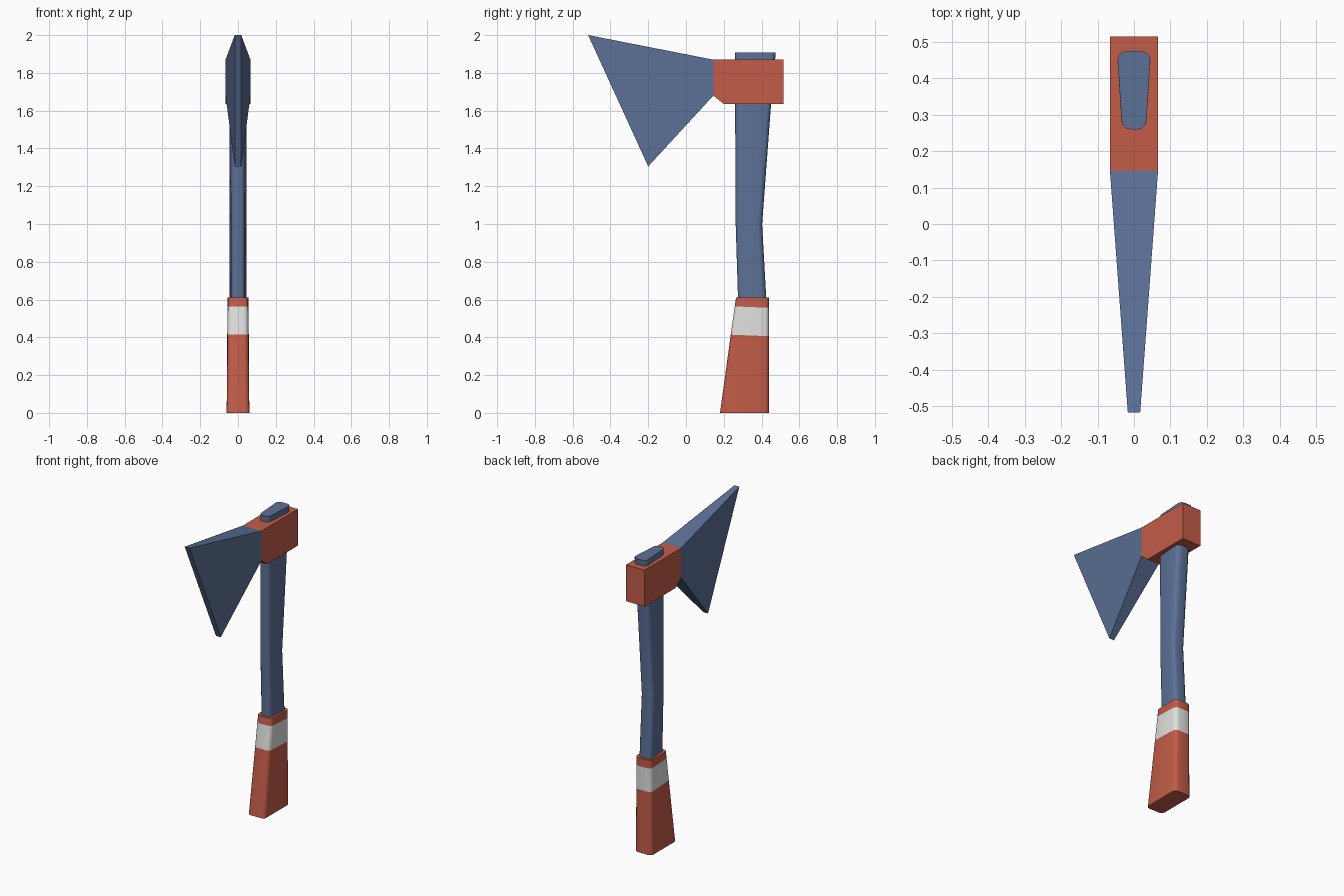
import bpy, bmesh, math

if "Cube" in bpy.data.objects:
    bpy.data.objects.remove(bpy.data.objects["Cube"])


def material(name, rgb):
    m = bpy.data.materials.new(name)
    m.diffuse_color = (*rgb, 1)
    m.use_nodes = True
    m.node_tree.nodes["Principled BSDF"].inputs["Base Color"].default_value = m.diffuse_color
    return m


BLUE = material("steel blue", (0.107, 0.165, 0.31))
RED = material("brick red", (0.54, 0.107, 0.065))
WHITE = material("off white", (0.75, 0.75, 0.74))


def finish(bm, name, mats, smooth=False):
    bmesh.ops.recalc_face_normals(bm, faces=bm.faces)
    mesh = bpy.data.meshes.new(name)
    bm.to_mesh(mesh)
    bm.free()
    for m in mats:
        mesh.materials.append(m)
    ob = bpy.data.objects.new(name, mesh)
    bpy.context.collection.objects.link(ob)
    if smooth:
        bpy.ops.object.select_all(action='DESELECT')
        ob.select_set(True)
        bpy.context.view_layer.objects.active = ob
        bpy.ops.object.shade_smooth_by_angle(angle=math.radians(40))
    return ob


def ring(bm, z, y0, y1, xf, xb, tilt=0, r=0.024, n=3):
    """Rounded section from y0 to y1, half widths xf (front) and xb (back)."""
    corners = ((xb - r, y1 - r, 0), (r - xb, y1 - r, 90),
               (r - xf, y0 + r, 180), (xf - r, y0 + r, 270))
    verts = []
    for cx, cy, start in corners:
        for i in range(n + 1):
            a = math.radians(start + 90 * i / n)
            y = cy + r * math.sin(a)
            verts.append(bm.verts.new((cx + r * math.cos(a), y,
                                       z - tilt * (y - (y0 + y1) / 2))))
    return verts


def loft(name, sections, mats, bands=None, smooth=True):
    bm = bmesh.new()
    rings = [ring(bm, *s) for s in sections]
    for k, (a, b) in enumerate(zip(rings, rings[1:])):
        for i in range(len(a)):
            j = (i + 1) % len(a)
            f = bm.faces.new((a[i], a[j], b[j], b[i]))
            f.material_index = bands[k] if bands else 0
    bm.faces.new(rings[0])
    bm.faces.new(rings[-1])
    return finish(bm, name, mats, smooth)


# Curved shaft, passing through the collar
loft("shaft", [
    (0.55, 0.277, 0.428, 0.036, 0.045),
    (1.00, 0.263, 0.403, 0.036, 0.044),
    (1.63, 0.260, 0.450, 0.035, 0.045),
    (1.907, 0.260, 0.475, 0.034, 0.045)], [BLUE])

# Flared grip with a white band
loft("grip", [
    (0.00, 0.180, 0.440, 0.060, 0.060),
    (0.41, 0.237, 0.440, 0.055, 0.057, 0.04),
    (0.56, 0.258, 0.440, 0.054, 0.056, 0.04),
    (0.61, 0.265, 0.440, 0.053, 0.056)], [RED, WHITE], (0, 1, 0))

# Collar: side profile extruded across x
bm = bmesh.new()
profile = ((0.145, 1.87), (0.515, 1.87), (0.515, 1.635), (0.20, 1.635), (0.145, 1.68))
face = bm.faces.new([bm.verts.new((-0.066, y, z)) for y, z in profile])
ext = bmesh.ops.extrude_face_region(bm, geom=[face])
bmesh.ops.translate(bm, vec=(0.132, 0, 0),
                    verts=[v for v in ext["geom"] if isinstance(v, bmesh.types.BMVert)])
finish(bm, "collar", [RED])

# Blade: wedge from the collar to a narrow blunt edge
bm = bmesh.new()
outline = ((0.066, 0.145, 1.87), (0.066, 0.145, 1.68),
           (0.017, -0.20, 1.305), (0.017, -0.518, 2.0))
right = [bm.verts.new(p) for p in outline]
left = [bm.verts.new((-x, y, z)) for x, y, z in outline]
bm.faces.new(right)
bm.faces.new(left)
for i in range(4):
    j = (i + 1) % 4
    bm.faces.new((right[i], right[j], left[j], left[i]))
finish(bm, "blade", [BLUE])
